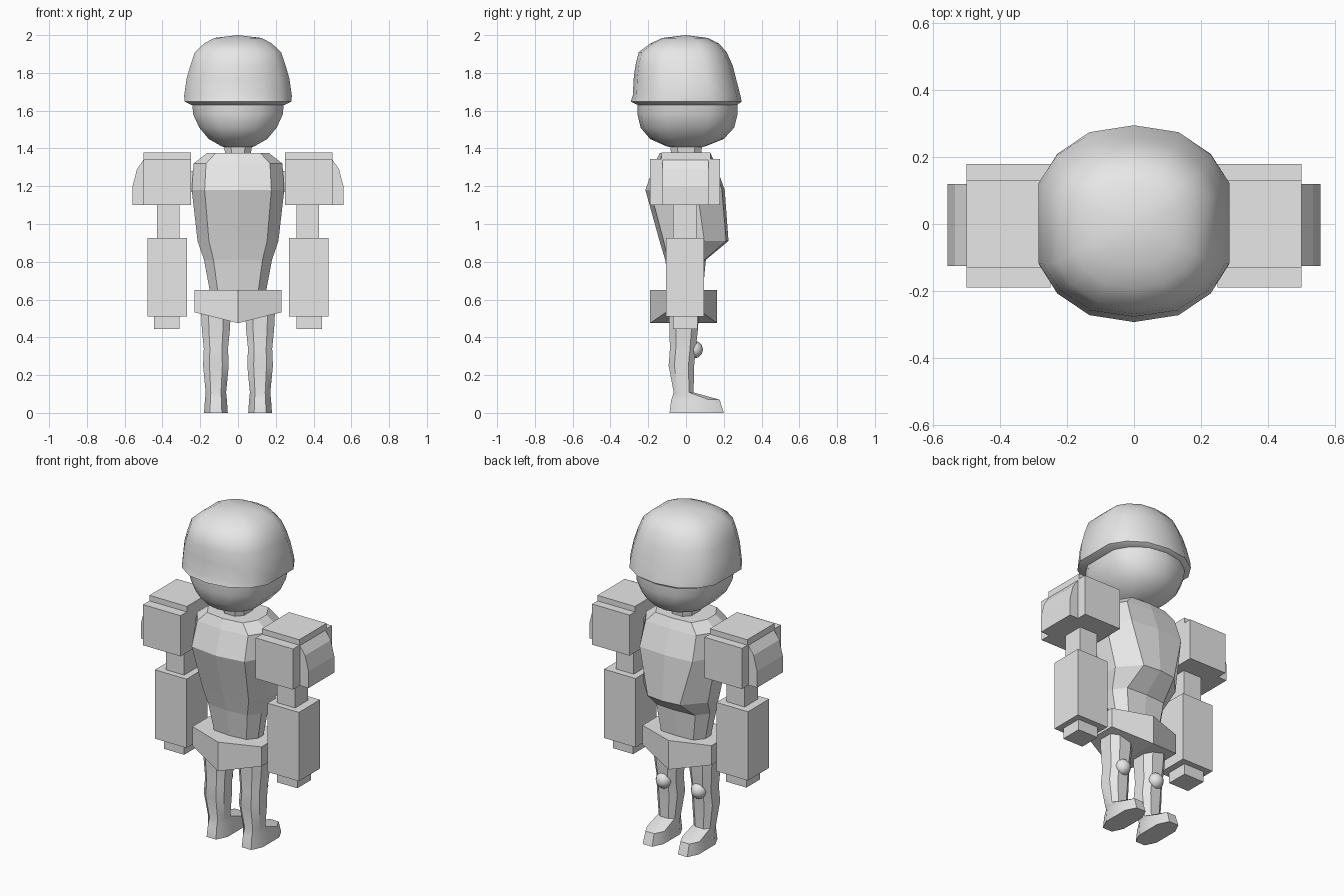
import bpy, bmesh, math

if "Cube" in bpy.data.objects:
    bpy.data.objects.remove(bpy.data.objects["Cube"])

gray = bpy.data.materials.new("light gray")
gray.diffuse_color = (0.8, 0.8, 0.8, 1)
gray.use_nodes = True
gray.node_tree.nodes["Principled BSDF"].inputs["Base Color"].default_value = gray.diffuse_color


def finish(name, bm, smooth=None):
    bmesh.ops.remove_doubles(bm, verts=bm.verts, dist=0.0005)
    bmesh.ops.recalc_face_normals(bm, faces=bm.faces)
    mesh = bpy.data.meshes.new(name)
    bm.to_mesh(mesh)
    bm.free()
    mesh.materials.append(gray)
    obj = bpy.data.objects.new(name, mesh)
    bpy.context.collection.objects.link(obj)
    if smooth:
        bpy.ops.object.select_all(action='DESELECT')
        obj.select_set(True)
        bpy.context.view_layer.objects.active = obj
        bpy.ops.object.shade_smooth_by_angle(angle=math.radians(smooth))
    return obj


def loft(name, rings, half, cx=0.0, smooth=None):
    """Skin rings (z, half width, back y, front y[, front corner squeeze]);
    half is the unit plan on the +x side, from front to back."""
    plan = half + [(-x, y) for x, y in reversed(half) if x > 0]
    bm = bmesh.new()
    loops = []
    for z, hx, y0, y1, *sq in rings:
        mid, hy = (y0 + y1) / 2, (y1 - y0) / 2
        squeeze = sq[0] if sq else 1
        loops.append([bm.verts.new((cx + x * hx * (squeeze if y > 0.5 else 1),
                                    mid + y * hy, z)) for x, y in plan])
    n = len(plan)
    for a, b in zip(loops, loops[1:]):
        for i in range(n):
            j = (i + 1) % n
            bm.faces.new((a[i], a[j], b[j], b[i]))
    bm.faces.new(loops[0])
    bm.faces.new(loops[-1])
    return finish(name, bm, smooth)


def box(name, s, x, y, z):
    """Box from (min, max) ranges, on side s."""
    bm = bmesh.new()
    bmesh.ops.create_cube(bm, size=1)
    for v in bm.verts:
        v.co = [r[0] if c < 0 else r[1] for c, r in zip(v.co, (x, y, z))]
        v.co.x *= s
    return finish(name, bm)


round14 = [(0, 1), (.47, .93), (.81, .71), (1, .42),
           (1, -.42), (.81, -.71), (.47, -.93), (0, -1)]
octagon = [(.5, 1), (1, .55), (1, -.55), (.5, -1)]

# Helmet with its flared rim
loft("helmet", [(1.63, .245, -.255, .27), (1.648, .283, -.293, .295),
                (1.68, .285, -.282, .288), (1.77, .272, -.277, .265),
                (1.84, .252, -.268, .247), (1.91, .228, -.25, .215),
                (1.955, .18, -.19, .175), (1.985, .125, -.125, .115),
                (2.0, 0, 0, 0)], round14, smooth=40)

# Head below the rim, and neck
loft("head", [(1.395, 0, 0, 0), (1.41, .085, -.1, .1), (1.45, .155, -.19, .2),
              (1.51, .205, -.24, .255), (1.58, .237, -.257, .273),
              (1.66, .245, -.258, .273)], round14, smooth=60)
loft("neck", [(1.35, .065, -.075, .08), (1.42, .075, -.085, .085)], octagon)

# Faceted chest tapering into the waist
loft("torso", [(.58, .15, -.08, .09), (.65, .15, -.085, .09),
               (.81, .18, -.11, .105), (.91, .214, -.14, .225, .7),
               (1.18, .245, -.215, .205), (1.32, .235, -.165, .155),
               (1.375, .165, -.14, .13)],
     [(0, 1), (.72, .93), (1, .3), (1, -.3), (.72, -.88), (0, -1)])

# Hip belt, a hexagon with a keeled underside
bm = bmesh.new()
plan = [(0, .165), (.23, .085), (.23, -.105), (0, -.19), (-.23, -.105), (-.23, .085)]
top = [bm.verts.new((x, y, .65)) for x, y in plan]
low = [bm.verts.new((x, y, .475 if x == 0 else .533)) for x, y in plan]
for i in range(6):
    j = (i + 1) % 6
    bm.faces.new((low[i], low[j], top[j], top[i]))
bm.faces.new(top)
bm.faces.new(low[:4])
bm.faces.new((low[0], low[3], low[4], low[5]))
finish("hip_belt", bm)

for s, side in ((1, "right"), (-1, "left")):
    # Blocky arms
    box(side + "_shoulder", s, (.25, .5), (-.19, .18), (1.1, 1.345))
    box(side + "_shoulder_plate", s, (.25, .5), (-.13, .13), (1.345, 1.378))
    box(side + "_shoulder_joint", s, (.2, .25), (-.05, .05), (1.17, 1.28))
    box(side + "_upper_arm", s, (.31, .43), (-.07, .055), (.925, 1.1))
    box(side + "_forearm", s, (.27, .48), (-.105, .095), (.51, .925))
    box(side + "_hand", s, (.31, .445), (-.07, .06), (.445, .51))

    # Outer shoulder pad with a sloped shoulder
    bm = bmesh.new()
    profile = [(.5, 1.1), (.558, 1.1), (.558, 1.2), (.535, 1.29), (.5, 1.34)]
    a = [bm.verts.new((s * x, -.125, z)) for x, z in profile]
    b = [bm.verts.new((s * x, .12, z)) for x, z in profile]
    for i in range(5):
        j = (i + 1) % 5
        bm.faces.new((a[i], a[j], b[j], b[i]))
    bm.faces.new(a)
    bm.faces.new(b)
    finish(side + "_shoulder_pad", bm)

    # Leg running down into the foot
    loft(side + "_leg", [(0, .063, -.087, .2), (.07, .058, -.078, .178),
                         (.108, .054, -.065, .04), (.25, .068, -.092, .043),
                         (.34, .064, -.085, .052), (.44, .074, -.088, .063),
                         (.56, .08, -.09, .07)], octagon, cx=s * .117, smooth=40)

    # Knee cap
    bm = bmesh.new()
    bmesh.ops.create_uvsphere(bm, u_segments=10, v_segments=6, radius=.047)
    for v in bm.verts:
        v.co.x += s * .117
        v.co.y += .043
        v.co.z += .335
    finish(side + "_knee", bm, smooth=60)
